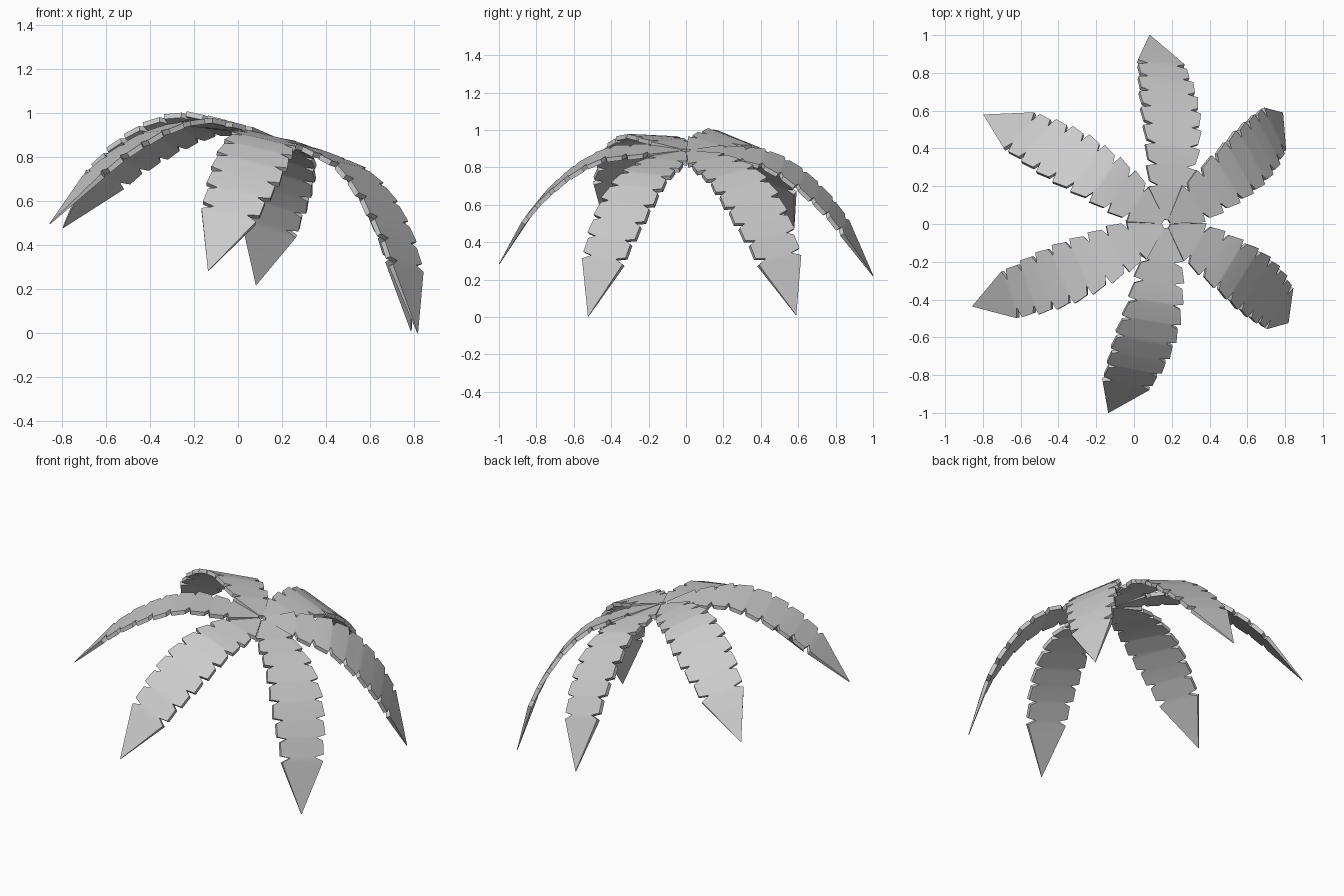
import bpy, bmesh
from math import radians, hypot, sin, cos
from mathutils import Matrix, Vector

if "Cube" in bpy.data.objects:
    bpy.data.objects.remove(bpy.data.objects["Cube"])

# drooping midrib of a leaf: (radius, height) from the hub
RIB = [(0, 0), (.2, 0), (.4, -.02), (.5, -.06), (.62, -.14), (.75, -.26),
       (.85, -.39), (.93, -.525), (1.0, -.675)]
# half width along the midrib length
WIDTH = [(0, 0), (.2, .122), (.35, .145), (.6, .168), (.8, .16), (1.0, .13), (1.4, .1)]
TEETH, FIRST, LAST = 7, .2, .98
NOTCH, THICK = .055, .024


def rib_point(s):
    for (r0, h0), (r1, h1) in zip(RIB, RIB[1:]):
        d = hypot(r1 - r0, h1 - h0)
        if s <= d:
            return Vector((r0 + (r1 - r0) * s / d, 0, h0 + (h1 - h0) * s / d))
        s -= d
    return Vector((RIB[-1][0], 0, RIB[-1][1]))


def half_width(s):
    for (a, u), (b, v) in zip(WIDTH, WIDTH[1:]):
        if s <= b:
            return u + (v - u) * (s - a) / (b - a)
    return WIDTH[-1][1]


# stations along the leaf: hub wedge, saw-tooth edge, corners of the tip, point
pitch = (LAST - FIRST) / TEETH
stations = [(.022, .0135), (FIRST - .015, .118)]
for i in range(TEETH):
    s = FIRST + i * pitch
    stations += [(s, half_width(s) - NOTCH),
                 (s + .018, half_width(s + .018) - .012),
                 (s + .098, half_width(s + .098))]
stations += [(LAST, half_width(LAST) - NOTCH), (LAST + .025, half_width(LAST + .025)),
             (1.31, .001)]


def make_leaf(name, angle, scale, bank):
    bm = bmesh.new()
    rows = []
    for s, w in stations:
        p = rib_point(s)
        t = (rib_point(s + .06) - rib_point(max(s - .06, 0))).normalized()
        n = t.cross(Vector((0, 1, 0)))
        # banked about the midrib, fading out towards the hub
        twist = radians(bank) * min(1, .4 + 1.2 * s)
        side = Vector((0, cos(twist), 0)) + n * sin(twist)
        down = side.cross(t)
        if down.z > 0:
            down.negate()
        down *= THICK if s < 1.2 else .004
        p.x *= 1 + (scale - 1) * min(1, p.x)
        rows.append([bm.verts.new(q) for q in
                     (p - side * w, p + side * w, p + side * w + down, p - side * w + down)])
    for a, b in zip(rows, rows[1:]):
        for i in range(4):
            j = (i + 1) % 4
            bm.faces.new((a[i], b[i], b[j], a[j]))
    bm.faces.new(rows[0])
    bm.faces.new(rows[-1])
    bmesh.ops.recalc_face_normals(bm, faces=bm.faces)
    me = bpy.data.meshes.new(name)
    bm.to_mesh(me)
    bm.free()
    ob = bpy.data.objects.new(name, me)
    bpy.context.collection.objects.link(ob)
    # whole crown leans towards +x
    ob.matrix_world = (Matrix.Translation(Vector((.172, 0, .892)))
                       @ Matrix.Rotation(radians(16.5), 4, 'Y')
                       @ Matrix.Rotation(radians(angle), 4, 'Z'))
    bpy.ops.object.select_all(action='DESELECT')
    ob.select_set(True)
    bpy.context.view_layer.objects.active = ob
    bpy.ops.object.shade_smooth_by_angle(angle=radians(30))


# six leaves around the hub: direction, reach, bank angle
for name, angle, scale, bank in [
        ("leaf_right_back", 35, 1.03, 7), ("leaf_back", 84, 1.01, 0),
        ("leaf_left_back", 144.5, 1.0, 9), ("leaf_left_front", 206.5, .98, 11),
        ("leaf_front", 263, 1.01, 4), ("leaf_right_front", 329, 1.02, 3)]:
    make_leaf(name, angle, scale, bank)
